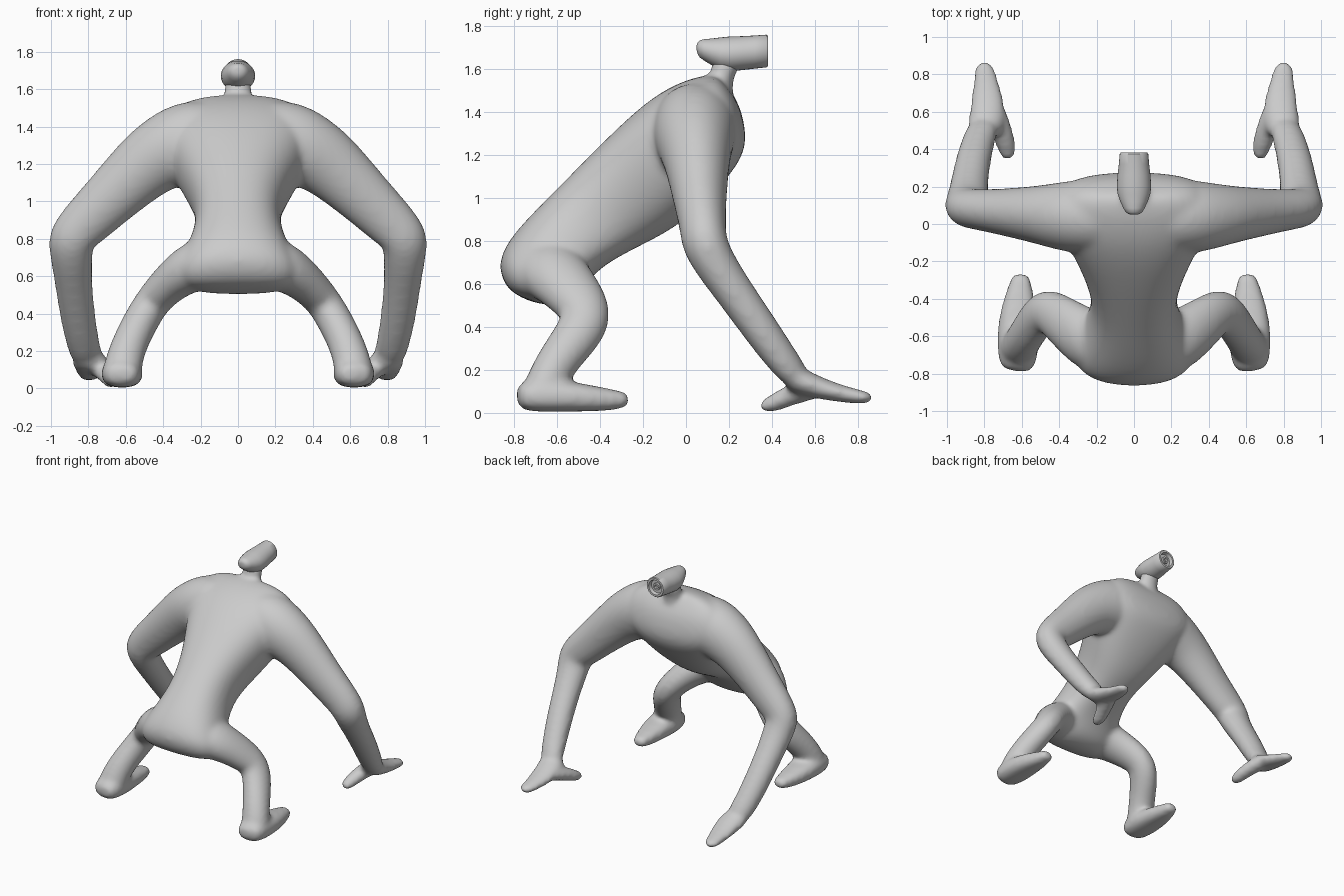
import bpy, bmesh, math
from mathutils import Vector

grey = bpy.data.materials.new("matte grey")
grey.diffuse_color = (0.6, 0.6, 0.6, 1)


def bend(value, power):
    return math.copysign(abs(value) ** power, value)


def loft(bm, rings, power=1.0, sides=16):
    """Closed skin through rings (centre, u, v); power under 1 squares them."""
    loops = []
    for c, u, v in rings:
        angles = [2 * math.pi * i / sides for i in range(sides)]
        loops.append([bm.verts.new(c + u * bend(math.cos(a), power) + v * bend(math.sin(a), power))
                      for a in angles])
    for p, q in zip(loops, loops[1:]):
        for i in range(sides):
            j = (i + 1) % sides
            bm.faces.new((p[i], p[j], q[j], q[i]))
    bm.faces.new(loops[0][::-1])
    bm.faces.new(loops[-1])


def tube(bm, stations, ref, side=1, power=1.0):
    """Limb through (x, y, z, radius along ref, other radius)."""
    pts = [Vector((side * s[0], s[1], s[2])) for s in stations]
    rings = []
    for i, s in enumerate(stations):
        t = (pts[min(i + 1, len(pts) - 1)] - pts[max(i - 1, 0)]).normalized()
        u = (ref - t * ref.dot(t)).normalized()
        rings.append((pts[i], u * s[3], t.cross(u) * s[4]))
    loft(bm, rings, power)


def finish(bm, name):
    bmesh.ops.recalc_face_normals(bm, faces=bm.faces)
    me = bpy.data.meshes.new(name)
    bm.to_mesh(me)
    bm.free()
    me.materials.append(grey)
    ob = bpy.data.objects.new(name, me)
    bpy.context.collection.objects.link(ob)
    for p in me.polygons:
        p.use_smooth = True
    return ob


X, Y = Vector((1, 0, 0)), Vector((0, 1, 0))
body = bmesh.new()

# Torso: back point (y, z), belly point (y, z), half width
torso = [
    (-0.82, 0.555, -0.66, 0.49, 0.25), (-0.868, 0.64, -0.52, 0.52, 0.33),
    (-0.875, 0.72, -0.45, 0.62, 0.33), (-0.81, 0.84, -0.36, 0.70, 0.27),
    (-0.62, 1.03, -0.20, 0.78, 0.215), (-0.42, 1.235, -0.04, 0.86, 0.275),
    (-0.25, 1.40, 0.12, 1.00, 0.37), (-0.12, 1.50, 0.23, 1.13, 0.43),
    (0.00, 1.555, 0.285, 1.23, 0.43), (0.09, 1.575, 0.275, 1.35, 0.35),
    (0.15, 1.575, 0.24, 1.46, 0.22),
]
rings = []
for by, bz, fy, fz, w in torso:
    back, belly = Vector((0, by, bz)), Vector((0, fy, fz))
    rings.append(((back + belly) / 2, X * w, (belly - back) / 2))
loft(body, rings, 0.85)

# Neck
tube(body, [(0, 0.15, 1.46, 0.085, 0.075), (0, 0.165, 1.55, 0.075, 0.055),
            (0, 0.175, 1.60, 0.075, 0.06), (0, 0.20, 1.66, 0.075, 0.08)], X)

for s in (1, -1):
    # Arm from shoulder through elbow to wrist
    tube(body, [(0.05, 0.05, 1.38, 0.19, 0.18), (0.26, 0.04, 1.325, 0.205, 0.225),
                (0.38, 0.04, 1.27, 0.19, 0.21), (0.50, 0.05, 1.197, 0.16, 0.185),
                (0.71, 0.065, 0.99, 0.125, 0.15), (0.85, 0.08, 0.855, 0.11, 0.137),
                (0.898, 0.085, 0.79, 0.11, 0.13), (0.89, 0.13, 0.70, 0.102, 0.115),
                (0.88, 0.22, 0.57, 0.092, 0.102), (0.86, 0.34, 0.40, 0.088, 0.097),
                (0.828, 0.46, 0.23, 0.078, 0.09), (0.795, 0.54, 0.14, 0.06, 0.085)], Y, s)
    # Hand
    tube(body, [(0.81, 0.46, 0.18, 0.085, 0.06), (0.788, 0.55, 0.14, 0.10, 0.062),
                (0.782, 0.64, 0.11, 0.094, 0.05), (0.79, 0.74, 0.085, 0.075, 0.04),
                (0.80, 0.83, 0.072, 0.056, 0.032), (0.80, 0.87, 0.067, 0.04, 0.024)], X, s)
    # Thumb
    tube(body, [(0.755, 0.64, 0.115, 0.06, 0.045), (0.718, 0.52, 0.10, 0.064, 0.055),
                (0.68, 0.42, 0.05, 0.054, 0.045), (0.67, 0.34, 0.02, 0.038, 0.032)], X, s)
    # Leg from hip through knee to ankle
    tube(body, [(0.10, -0.66, 0.68, 0.17, 0.15), (0.24, -0.625, 0.66, 0.17, 0.14),
                (0.36, -0.535, 0.57, 0.14, 0.11), (0.445, -0.468, 0.48, 0.125, 0.097),
                (0.485, -0.47, 0.42, 0.12, 0.097), (0.53, -0.52, 0.34, 0.11, 0.098),
                (0.58, -0.60, 0.24, 0.10, 0.098), (0.615, -0.66, 0.13, 0.095, 0.105),
                (0.62, -0.68, 0.07, 0.09, 0.105)], Y, s)
    # Foot
    tube(body, [(0.63, -0.79, 0.075, 0.075, 0.05), (0.622, -0.74, 0.08, 0.105, 0.075),
                (0.62, -0.62, 0.08, 0.117, 0.078), (0.62, -0.50, 0.073, 0.105, 0.068),
                (0.612, -0.38, 0.062, 0.08, 0.056), (0.605, -0.29, 0.06, 0.054, 0.04),
                (0.605, -0.265, 0.06, 0.04, 0.03)], X, s, 0.8)

# Blend all limbs into one soft skin
figure = finish(body, "body")
sub = figure.modifiers.new("round", 'SUBSURF')
sub.levels = sub.render_levels = 2
fuse = figure.modifiers.new("fuse", 'REMESH')
fuse.mode, fuse.voxel_size, fuse.use_smooth_shade = 'VOXEL', 0.016, True
soft = figure.modifiers.new("soften", 'SMOOTH')
soft.factor, soft.iterations = 0.5, 14

# Head: tapered rear, flat open end with a recessed stepped disc: y, z, half width, half height
head = bmesh.new()
profile = [
    (0.05, 1.70, 0.012, 0.012), (0.053, 1.698, 0.028, 0.024), (0.063, 1.695, 0.044, 0.039),
    (0.085, 1.69, 0.057, 0.050), (0.12, 1.681, 0.073, 0.062),
    (0.16, 1.673, 0.087, 0.075), (0.20, 1.671, 0.092, 0.081), (0.26, 1.675, 0.088, 0.079),
    (0.32, 1.68, 0.081, 0.077), (0.375, 1.685, 0.076, 0.076), (0.381, 1.685, 0.071, 0.071),
    (0.381, 1.685, 0.056, 0.056), (0.355, 1.685, 0.050, 0.050), (0.355, 1.685, 0.028, 0.028),
    (0.368, 1.685, 0.026, 0.026), (0.368, 1.685, 0.014, 0.014), (0.355, 1.685, 0.012, 0.012),
]
loft(head, [(Vector((0, y, z)), X * w, Vector((0, 0, h))) for y, z, w, h in profile], sides=32)
skull = finish(head, "head")
bpy.context.view_layer.objects.active = skull
skull.select_set(True)
bpy.ops.object.shade_smooth_by_angle(angle=math.radians(42))
